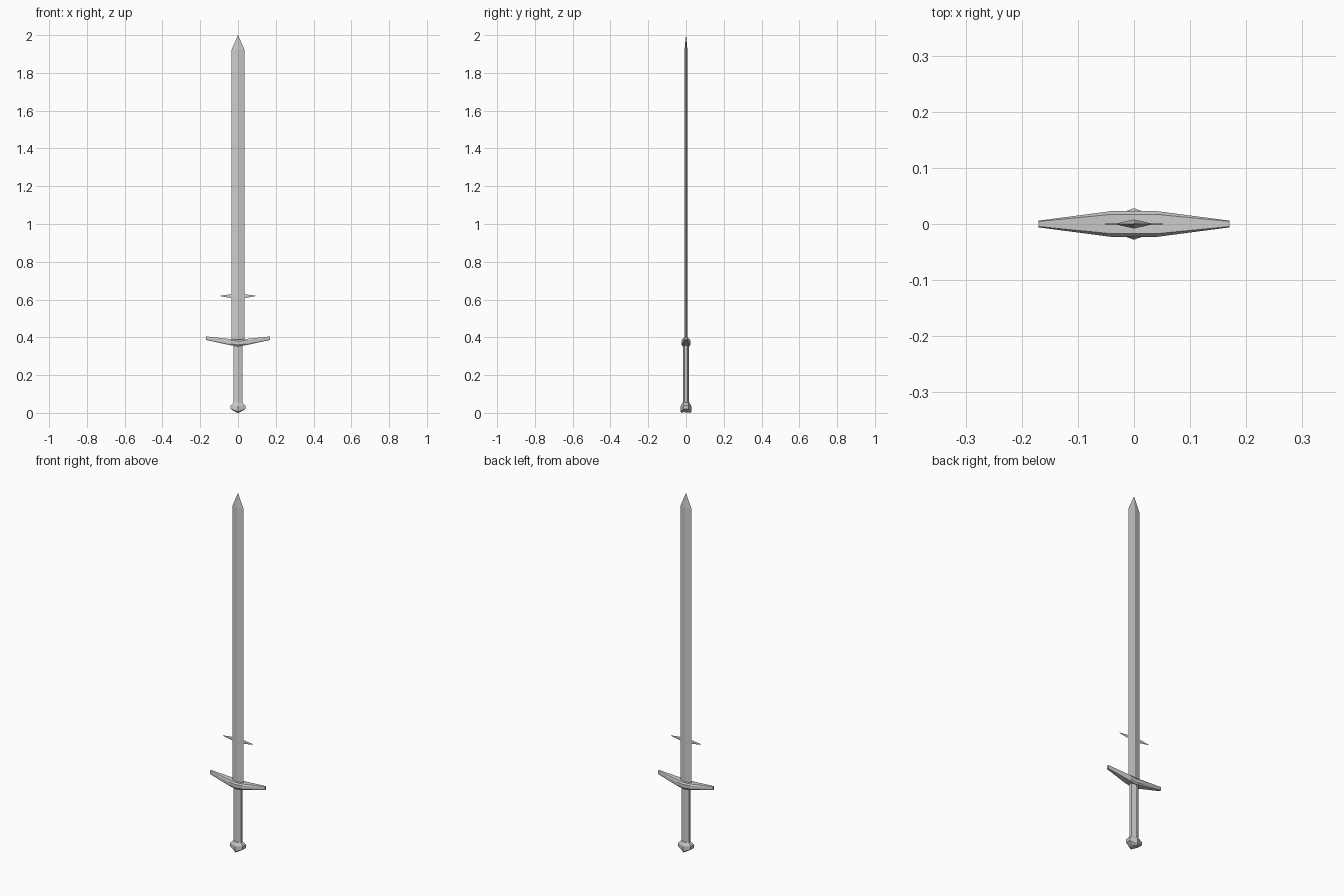
import bpy, bmesh

if "Cube" in bpy.data.objects:
    bpy.data.objects.remove(bpy.data.objects["Cube"])


def loft(name, sections):
    """Skin a list of equally sized point rings and cap both ends."""
    bm = bmesh.new()
    rings = [[bm.verts.new(p) for p in s] for s in sections]
    for a, b in zip(rings, rings[1:]):
        n = len(a)
        for i in range(n):
            j = (i + 1) % n
            bm.faces.new((a[i], a[j], b[j], b[i]))
    bm.faces.new(rings[0][::-1])
    bm.faces.new(rings[-1])
    bmesh.ops.remove_doubles(bm, verts=bm.verts, dist=0.00001)
    bmesh.ops.recalc_face_normals(bm, faces=bm.faces)
    mesh = bpy.data.meshes.new(name)
    bm.to_mesh(mesh)
    bm.free()
    obj = bpy.data.objects.new(name, mesh)
    bpy.context.collection.objects.link(obj)
    return obj


def diamond(w, d, z):
    return [(w, 0, z), (0, d, z), (-w, 0, z), (0, -d, z)]


def hexagon(w, d, z, rise=0):
    # ridge on front and back, flat narrow sides; rise lifts the sides
    e = d * 0.5
    return [(w, -e, z + rise), (w, e, z + rise), (0, d, z),
            (-w, e, z + rise), (-w, -e, z + rise), (0, -d, z)]


def bar(x, d, low, high):
    # guard cross-section with a chamfered outline
    c = (high - low) * 0.22
    return [(x, -d, low + c), (x, -d * 0.75, low), (x, d * 0.75, low), (x, d, low + c),
            (x, d, high - c), (x, d * 0.75, high), (x, -d * 0.75, high), (x, -d, high - c)]


# Diamond-section blade with a short point
loft("blade", [diamond(0.035, 0.008, 0.37), diamond(0.035, 0.008, 1.92),
               diamond(0.0005, 0.0005, 2.0)])

# Small pointed lugs on the blade, above the guard
loft("blade_lugs", [diamond(0.001, 0.0085, 0.602), diamond(0.093, 0.001, 0.618),
                    diamond(0.093, 0.001, 0.621), diamond(0.001, 0.0085, 0.632)])

# Crossguard, tapering and sweeping up to both ends
half = [(0.04, 0.023, 0.358, 0.391), (0.17, 0.006, 0.386, 0.405)]
guard = [bar(-x, d, a, b) for x, d, a, b in half[::-1]]
guard += [bar(0, 0.023, 0.352, 0.388)]
guard += [bar(x, d, a, b) for x, d, a, b in half]
loft("crossguard", guard)

# Six-sided grip
loft("grip", [hexagon(0.024, 0.015, 0.04), hexagon(0.024, 0.015, 0.365)])

# Faceted pommel with a wedge-shaped underside
loft("pommel", [hexagon(0.012, 0.024, 0.0, 0.004), hexagon(0.039, 0.028, 0.006, 0.015),
                hexagon(0.039, 0.028, 0.036, 0.003), hexagon(0.024, 0.018, 0.055)])
